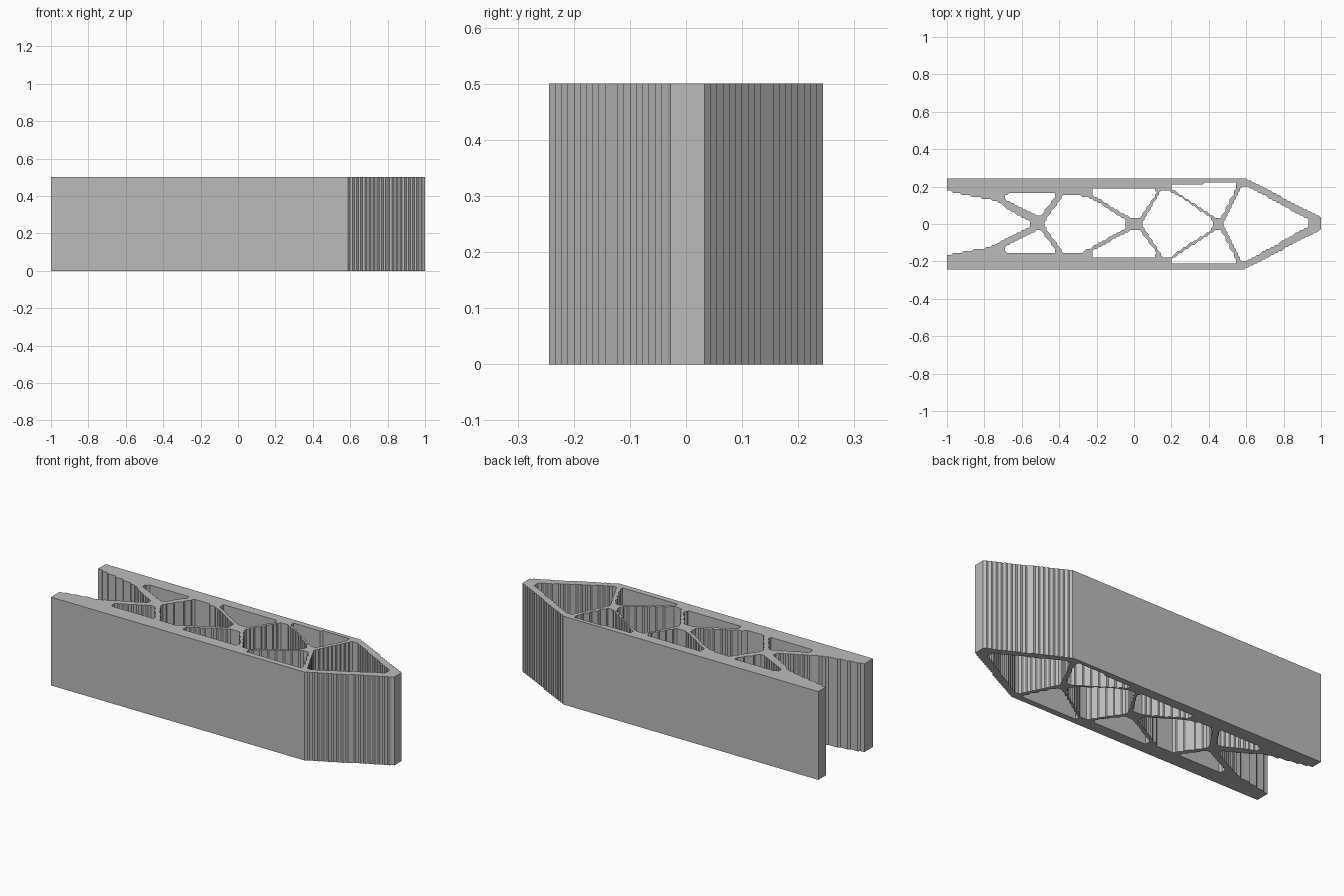
import bpy
import bmesh

cube = bpy.data.objects.get("Cube")
if cube:
    bpy.data.objects.remove(cube, do_unlink=True)

CELL = 1 / 90      # stair step of the slanted walls
HEIGHT = 0.5

grey = bpy.data.materials.new("plain grey")
grey.use_nodes = True
grey.diffuse_color = (0.5, 0.5, 0.5, 1)
grey.node_tree.nodes["Principled BSDF"].inputs["Base Color"].default_value = (0.5, 0.5, 0.5, 1)

# Outer wall with the open slot at the left end (all profiles in cells)
outline = [(-90, 22), (54, 22), (90, 3), (90, -2.5), (53, -22), (-90, -22),
           (-90, -15), (-80, -13), (-69, -11), (-66, -9.5), (-50, -1), (-50, 1),
           (-62, 8), (-66, 11), (-76, 13), (-90, 16)]

# Windows between the struts
windows = [
    # first bay: upper, lower, middle
    [(-62, 14), (-60, 15), (-38, 15), (-38, 13), (-45, 4), (-47, 4), (-62, 12)],
    [(-62, -13), (-60, -14), (-38, -14), (-38, -12), (-45, -3), (-47, -3), (-62, -11)],
    [(-43, 1), (-34, 14), (-27, 14), (-20, 12), (-4, 2), (-4, -2),
     (-20, -11), (-26, -14), (-34, -14), (-43, -1)],
    # second bay
    [(-20, 17), (10, 17), (11, 15), (3, 3), (-2, 3), (-20, 14)],
    [(-20, -16), (10, -16), (11, -14), (3, -3), (-2, -3), (-20, -13)],
    [(4, 1), (13, 16), (17, 16), (24, 12), (37, 3), (38, 0), (37, -3),
     (20, -14), (18, -16), (14, -16), (4, -1)],
    # third bay
    [(18, 19), (49, 20), (49, 17), (42, 3), (39, 3), (18, 17)],
    [(18, -19), (49, -19), (49, -17), (42, -3), (39, -3), (18, -17)],
    [(43, 1), (52, 18), (55, 18), (84, 2), (84, -1), (54, -18), (52, -18), (43, -1)],
]


def stepped(profile):
    """Turn each slanted side into unit-cell steps."""
    points = []
    for (x0, y0), (x1, y1) in zip(profile, profile[1:] + profile[:1]):
        count = int(max(abs(x1 - x0), abs(y1 - y0)))
        points.append((x0, y0))
        if x0 == x1 or y0 == y1:
            continue
        wide = abs(x1 - x0) >= abs(y1 - y0)
        for i in range(1, count):
            x, y = x0 + (x1 - x0) * i / count, y0 + (y1 - y0) * i / count
            points.append((x, round(y)) if wide else (round(x), y))
    # Drop points that lie on a straight run
    kept = []
    for i, (x, y) in enumerate(points):
        (ax, ay), (bx, by) = points[i - 1], points[(i + 1) % len(points)]
        if abs((x - ax) * (by - y) - (y - ay) * (bx - x)) > 1e-4:
            kept.append((x, y))
    return kept


# Filled profile, extruded to full height
curve = bpy.data.curves.new("truss_profile", "CURVE")
curve.dimensions = "2D"
curve.fill_mode = "BOTH"
curve.extrude = HEIGHT / 2
for profile in [outline] + windows:
    pts = stepped(profile)
    spline = curve.splines.new("POLY")
    spline.points.add(len(pts) - 1)
    for p, (x, y) in zip(spline.points, pts):
        p.co = (x * CELL, y * CELL, 0, 1)
    spline.use_cyclic_u = True
helper = bpy.data.objects.new("profile_helper", curve)
bpy.context.collection.objects.link(helper)
bpy.context.view_layer.update()
mesh = bpy.data.meshes.new_from_object(
    helper.evaluated_get(bpy.context.evaluated_depsgraph_get()))
bpy.data.objects.remove(helper, do_unlink=True)

# Weld caps to walls and stand the frame on the ground
bm = bmesh.new()
bm.from_mesh(mesh)
bmesh.ops.remove_doubles(bm, verts=bm.verts, dist=1e-5)
bmesh.ops.translate(bm, verts=bm.verts, vec=(0, 0, HEIGHT / 2))
bmesh.ops.recalc_face_normals(bm, faces=bm.faces)
for f in bm.faces:
    f.smooth = False
    f.material_index = 0
bm.to_mesh(mesh)
bm.free()
mesh.materials.clear()
mesh.materials.append(grey)
frame = bpy.data.objects.new("truss_frame", mesh)
bpy.context.collection.objects.link(frame)
